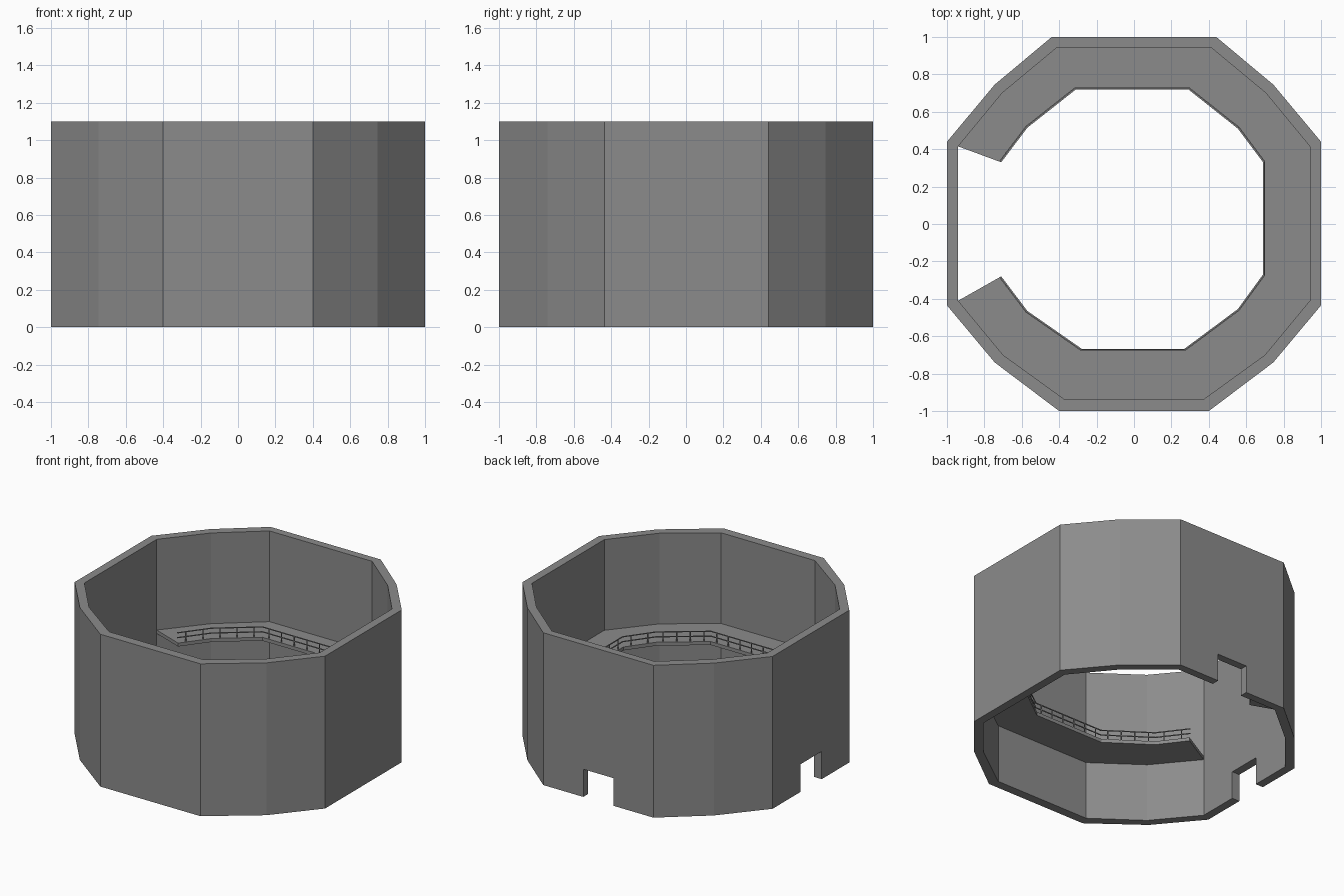
import bpy, bmesh
from mathutils import Vector

if "Cube" in bpy.data.objects:
    bpy.data.objects.remove(bpy.data.objects["Cube"])

H = 1.1                 # wall height
DECK_TOP, DECK_BOT = 0.445, 0.42
DOOR_W, DOOR_H = 0.12, 0.20   # half width, height

grey = bpy.data.materials.new("concrete grey")
grey.diffuse_color = (0.26, 0.26, 0.26, 1)
grey.use_nodes = True
grey.node_tree.nodes["Principled BSDF"].inputs["Base Color"].default_value = grey.diffuse_color


def finish(bm, name):
    bmesh.ops.remove_doubles(bm, verts=bm.verts, dist=1e-5)
    bmesh.ops.recalc_face_normals(bm, faces=bm.faces)
    me = bpy.data.meshes.new(name)
    bm.to_mesh(me)
    bm.free()
    me.materials.append(grey)
    ob = bpy.data.objects.new(name, me)
    bpy.context.collection.objects.link(ob)
    return ob


def mirrored(right):
    """Clockwise ring starting at the left side's back corner."""
    left = [(-x, y) for x, y in right]
    return left[2::-1] + right + left[:2:-1]


outer = mirrored([(.44, 1), (.745, .745), (1, .44), (1, -.435), (.745, -.74), (.4, -1)])
inner = mirrored([(.41, .945), (.705, .70), (.94, .415), (.94, -.41), (.70, -.70), (.375, -.935)])

# Outer wall: one panel per side, with doorways in the back and left sides
bm = bmesh.new()
n = len(outer)
for i in range(n):
    j = (i + 1) % n
    door = i in (2, n - 1)

    def outline(a, b):
        a, b = Vector(a), Vector(b)
        pts = [(a, 0)]
        if door:
            d = (b - a).normalized()
            # door is centred on the axis of the building
            m = Vector((0, a.y)) if i == 2 else Vector((a.x, 0))
            p, q = m - d * DOOR_W, m + d * DOOR_W
            pts += [(p, 0), (p, DOOR_H), (q, DOOR_H), (q, 0)]
        pts += [(b, 0), (b, H), (a, H)]
        return [bm.verts.new((v.x, v.y, z)) for v, z in pts]

    o, c = outline(outer[i], outer[j]), outline(inner[i], inner[j])
    bm.faces.new(o)
    bm.faces.new(c[::-1])
    k = len(o)
    for s in range(k):
        if s in (k - 1, k - 3):     # panel ends join the neighbours
            continue
        t = (s + 1) % k
        bm.faces.new((o[s], c[s], c[t], o[t]))
finish(bm, "outer_wall")

# Walkway around the inside, open on the left
edge = [(-.71, .33), (-.57, .515), (-.31, .72), (.29, .72), (.555, .51), (.69, .33),
        (.69, -.27), (.555, -.455), (.27, -.667), (-.28, -.667), (-.57, -.465), (-.71, -.28)]
bm = bmesh.new()
rows = []
for (ox, oy), (ix, iy) in zip(inner, edge):
    rows.append([bm.verts.new(p) for p in ((ox, oy, DECK_BOT), (ox, oy, DECK_TOP),
                                           (ix, iy, DECK_TOP), (ix, iy, DECK_BOT))])
for a, b in zip(rows, rows[1:]):
    for s in range(4):
        t = (s + 1) % 4
        bm.faces.new((a[s], a[t], b[t], b[s]))
bm.faces.new(rows[0])
bm.faces.new(rows[-1][::-1])
finish(bm, "walkway")


def bar(bm, a, b, r=0.003):
    """Thin square bar from a to b."""
    a, b = Vector(a), Vector(b)
    d = b - a
    q = d.to_track_quat('Z', 'Y')
    verts = bmesh.ops.create_cube(bm, size=1)["verts"]
    for v in verts:
        v.co = (a + b) / 2 + q @ Vector((v.co.x * 2 * r, v.co.y * 2 * r, v.co.z * d.length))


# Railing: two rails with posts along the walkway's inner edge
rail = [(x * 1.012, y * 1.012) for x, y in edge]
bm = bmesh.new()
for a, b in zip(rail, rail[1:]):
    for z in (0.48, 0.515):
        bar(bm, (*a, z), (*b, z))
    a, b = Vector(a), Vector(b)
    count = max(2, round((b - a).length / 0.1))
    for s in range(count):
        p = a.lerp(b, (s + 0.5) / count)
        bar(bm, (p.x, p.y, DECK_TOP - 0.005), (p.x, p.y, 0.517))
finish(bm, "railing")
